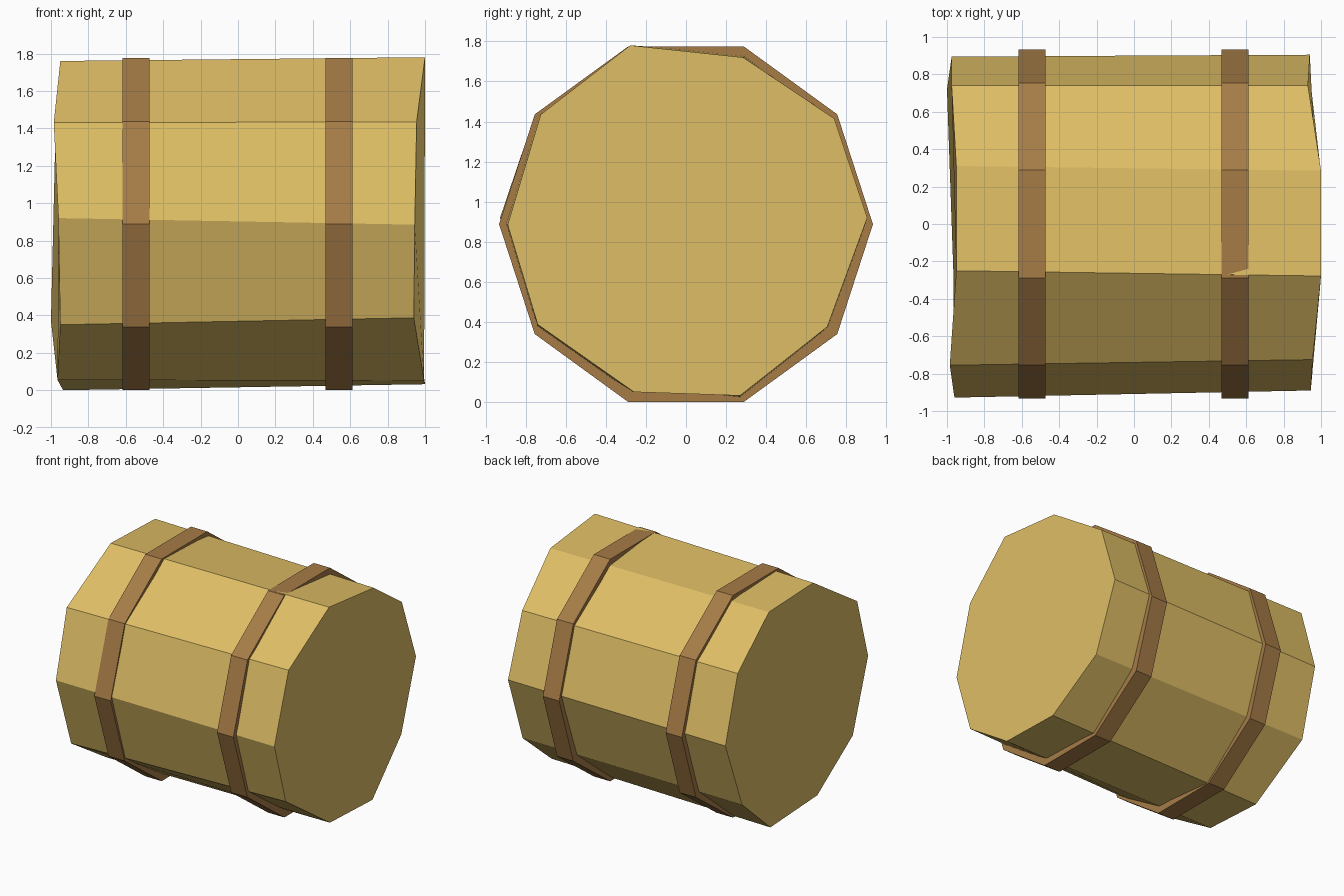
import bpy
import bmesh
import math

SIDES = 10
CENTRE_Z = 0.8875

cube = bpy.data.objects.get("Cube")
if cube:
    bpy.data.objects.remove(cube, do_unlink=True)


def make_material(name, colour):
    material = bpy.data.materials.new(name)
    material.use_nodes = True
    material.diffuse_color = colour
    material.node_tree.nodes["Principled BSDF"].inputs["Base Color"].default_value = colour
    return material


def bridge_rings(name, left_ring, right_ring, material):
    """Build a flat-shaded closed drum between two rings of points."""
    bm = bmesh.new()
    left = [bm.verts.new(point) for point in left_ring]
    right = [bm.verts.new(point) for point in right_ring]
    for i in range(SIDES):
        j = (i + 1) % SIDES
        bm.faces.new((left[i], left[j], right[j], right[i]))
    bm.faces.new(left)
    bm.faces.new(right)
    bmesh.ops.recalc_face_normals(bm, faces=bm.faces[:])
    mesh = bpy.data.meshes.new(name)
    bm.to_mesh(mesh)
    bm.free()
    mesh.materials.append(material)
    drum = bpy.data.objects.new(name, mesh)
    bpy.context.collection.objects.link(drum)
    return drum


def regular_ring(x, radius):
    """Even ring of points around the long axis."""
    angles = [math.tau * i / SIDES for i in range(SIDES)]
    return [(x, radius * math.cos(a), CENTRE_Z + radius * math.sin(a)) for a in angles]


straw = make_material("straw yellow", (0.73, 0.51, 0.13, 1))
strap = make_material("strap brown", (0.38, 0.2, 0.062, 1))

# Bale body: uneven hand-cut ends, listed from the back edge over the top
left_end = [
    (-.975, .895, .9), (-.975, .74, 1.42), (-.95, .31, 1.74), (-.95, -.25, 1.76),
    (-.985, -.755, 1.43), (-.96, -.928, .92), (-.95, -.75, .35), (-.965, -.28, .055),
    (-.935, .27, 0), (-1, .72, .37),
]
right_end = [
    (.94, .905, .92), (.93, .74, 1.415), (1, .285, 1.72), (1, -.278, 1.78),
    (.955, -.725, 1.435), (.945, -.89, .885), (.94, -.74, .387), (.995, -.26, .05),
    (1, .27, .032), (.95, .705, .375),
]
bridge_rings("bale_body", left_end, right_end, straw)

# Straps: two regular bands around the bale
for name, centre_x in (("right_strap", -0.545), ("left_strap", 0.54)):
    bridge_rings(name, regular_ring(centre_x - 0.072, 0.933),
                 regular_ring(centre_x + 0.072, 0.933), strap)
